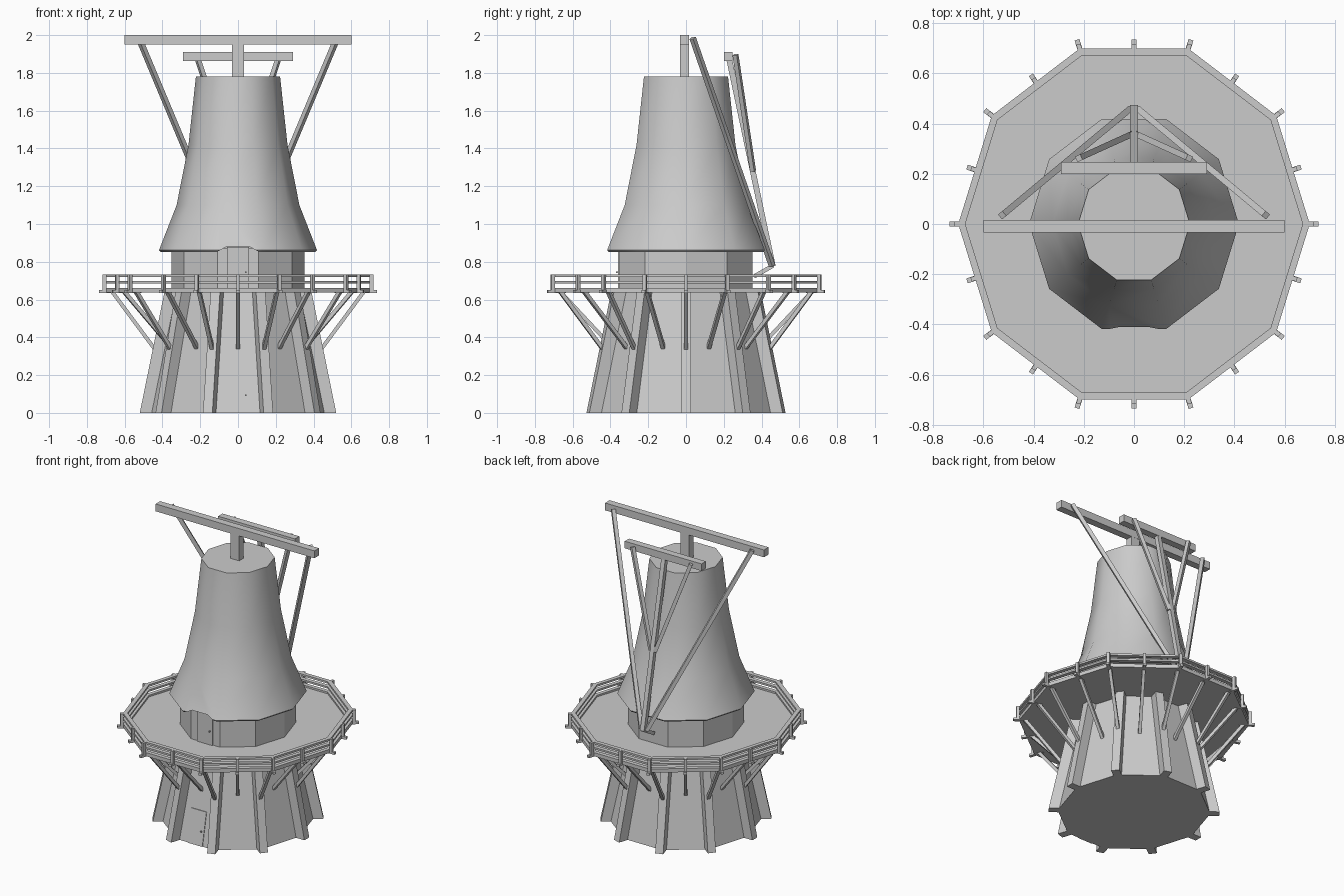
import bpy, bmesh
from math import cos, sin, pi
from mathutils import Vector

if "Cube" in bpy.data.objects:
    bpy.data.objects.remove(bpy.data.objects["Cube"])

YS = 1.05  # the ten-sided plan is slightly deeper in y


def loft(bm, loops):
    """Skin closed loops of equal length and cap both ends."""
    rings = [[bm.verts.new(p) for p in lp] for lp in loops]
    n = len(rings[0])
    for a, b in zip(rings, rings[1:]):
        for i in range(n):
            bm.faces.new((a[i], a[(i + 1) % n], b[(i + 1) % n], b[i]))
    bm.faces.new(rings[0][::-1])
    bm.faces.new(rings[-1])


def box(bm, x0, x1, y0, y1, z0, z1):
    loft(bm, [[(x0, y0, z), (x1, y0, z), (x1, y1, z), (x0, y1, z)] for z in (z0, z1)])


def bar(bm, p, q, w, h=None):
    """Square bar between two points, w wide and h deep."""
    p, q = Vector(p), Vector(q)
    s = (q - p).cross(Vector((0, 0, 1))).normalized()
    u = s.cross(q - p).normalized()
    s, u = s * w / 2, u * (h or w) / 2
    loft(bm, [[c - s - u, c + s - u, c + s + u, c - s + u] for c in (p, q)])


def deca(r, z):
    return [(r * cos(i * pi / 5), YS * r * sin(i * pi / 5), z) for i in range(10)]


def spoke(i, r, z):
    """Point on spoke i of 20; odd spokes are the middles of the sides."""
    a = i * pi / 10
    k = cos(pi / 10) if i % 2 else 1
    return Vector((r * k * cos(a), YS * r * k * sin(a), z))


def finish(name, bm):
    bmesh.ops.recalc_face_normals(bm, faces=bm.faces)
    me = bpy.data.meshes.new(name)
    bm.to_mesh(me)
    bm.free()
    ob = bpy.data.objects.new(name, me)
    bpy.context.collection.objects.link(ob)
    return ob


def make(name, loops):
    bm = bmesh.new()
    loft(bm, loops)
    return finish(name, bm)


# tower body, drum and deck
make("lower_tower", [deca(0.465, 0), deca(0.335, 0.637)])
make("upper_drum", [deca(0.352, 0.64), deca(0.352, 0.87)])
make("gallery_deck", [deca(0.70, 0.637), deca(0.70, 0.65)])

# corner ribs
bm = bmesh.new()
for i in range(0, 20, 2):
    d = spoke(i, 1, 0).normalized()
    s = Vector((-d.y, d.x, 0)) * 0.026
    loops = []
    for r0, r1, z in ((0.43, 0.52, 0), (0.30, 0.39, 0.637)):
        a, b = spoke(i, r0, z), spoke(i, r1, z)
        loops.append([a - s, b - s, b + s, a + s])
    loft(bm, loops)
finish("corner_ribs", bm)

# gallery braces, joist ends and railing posts
braces, joists, posts = bmesh.new(), bmesh.new(), bmesh.new()
for i in range(20):
    foot = 0.375 if i % 2 else 0.435
    bar(braces, spoke(i, foot, 0.33), spoke(i, 0.665, 0.64), 0.02)
    bar(joists, spoke(i, 0.64, 0.642), spoke(i, 0.735, 0.642), 0.02, 0.016)
    d = spoke(i, 1, 0).normalized()
    s = Vector((-d.y, d.x, 0)) * 0.009
    loops = []
    for z in (0.64, 0.732):
        a, b = spoke(i, 0.697, z), spoke(i, 0.717, z)
        loops.append([a - s, b - s, b + s, a + s])
    loft(posts, loops)
finish("gallery_braces", braces)
finish("joist_ends", joists)
finish("railing_posts", posts)

# railing: three ten-sided bands
for name, z0, z1 in (("kick", 0.65, 0.662), ("middle", 0.686, 0.698), ("top", 0.72, 0.733)):
    bm = bmesh.new()
    rings = [[bm.verts.new(p) for p in deca(r, z)]
             for r, z in ((0.672, z0), (0.70, z0), (0.70, z1), (0.672, z1))]
    for k in range(4):
        a, b = rings[k], rings[(k + 1) % 4]
        for i in range(10):
            j = (i + 1) % 10
            bm.faces.new((a[i], a[j], b[j], b[i]))
    finish(name + "_rail", bm)

# flared cap with a notch over the upper door
cap = make("cap", [deca(r, z) for r, z in
                   ((0.41, 0.852), (0.418, 0.862), (0.325, 1.10), (0.262, 1.42), (0.223, 1.78))])
cut = make("notch_cutter", [[(-0.135, y, 0.84), (0.135, y, 0.84), (0.06, y, 0.88), (-0.06, y, 0.88)]
                            for y in (-0.5, -0.34)])
cut.hide_render = True
cut.hide_set(True)
mod = cap.modifiers.new("notch", 'BOOLEAN')
mod.operation = 'DIFFERENCE'
mod.solver = 'EXACT'
mod.object = cut
bpy.context.view_layer.objects.active = cap
cap.select_set(True)
bpy.ops.object.modifier_apply(modifier=mod.name)
bpy.ops.object.shade_smooth_by_angle(angle=0.7)
bpy.data.objects.remove(cut)

# doors with small knobs
make("lower_door", [[(x, y, z) for x in (-0.055, 0.058)] + [(x, y + 0.03, z) for x in (0.058, -0.055)]
                    for y, z in ((-0.469, 0), (-0.424, 0.22))])
bm = bmesh.new()
box(bm, -0.058, 0.058, -0.36, -0.34, 0.65, 0.878)
finish("upper_door", bm)
bm = bmesh.new()
box(bm, 0.036, 0.044, -0.46, -0.44, 0.09, 0.098)
box(bm, 0.036, 0.044, -0.37, -0.355, 0.74, 0.748)
finish("door_knobs", bm)

# roof post and the two cross beams
bm = bmesh.new()
box(bm, -0.032, 0.032, -0.033, 0.015, 1.77, 1.96)
finish("roof_post", bm)
bm = bmesh.new()
box(bm, -0.6, 0.6, -0.033, 0.016, 1.95, 2.0)
finish("long_beam", bm)
bm = bmesh.new()
box(bm, -0.29, 0.29, 0.2, 0.247, 1.862, 1.91)
finish("short_beam", bm)

# tail pole and its struts
bm = bmesh.new()
bar(bm, (0, 0.225, 1.89), (0, 0.46, 0.775), 0.03)
finish("tail_pole", bm)
bm = bmesh.new()
bar(bm, (0, 0.36, 0.722), (0, 0.462, 0.78), 0.03, 0.022)
finish("tail_foot", bm)
bm = bmesh.new()
for s in (-1, 1):
    bar(bm, (s * 0.525, 0.035, 1.985), (s * 0.02, 0.455, 0.78), 0.025)
    bar(bm, (s * 0.22, 0.262, 1.895), (s * 0.015, 0.355, 1.28), 0.024)
finish("tail_struts", bm)
